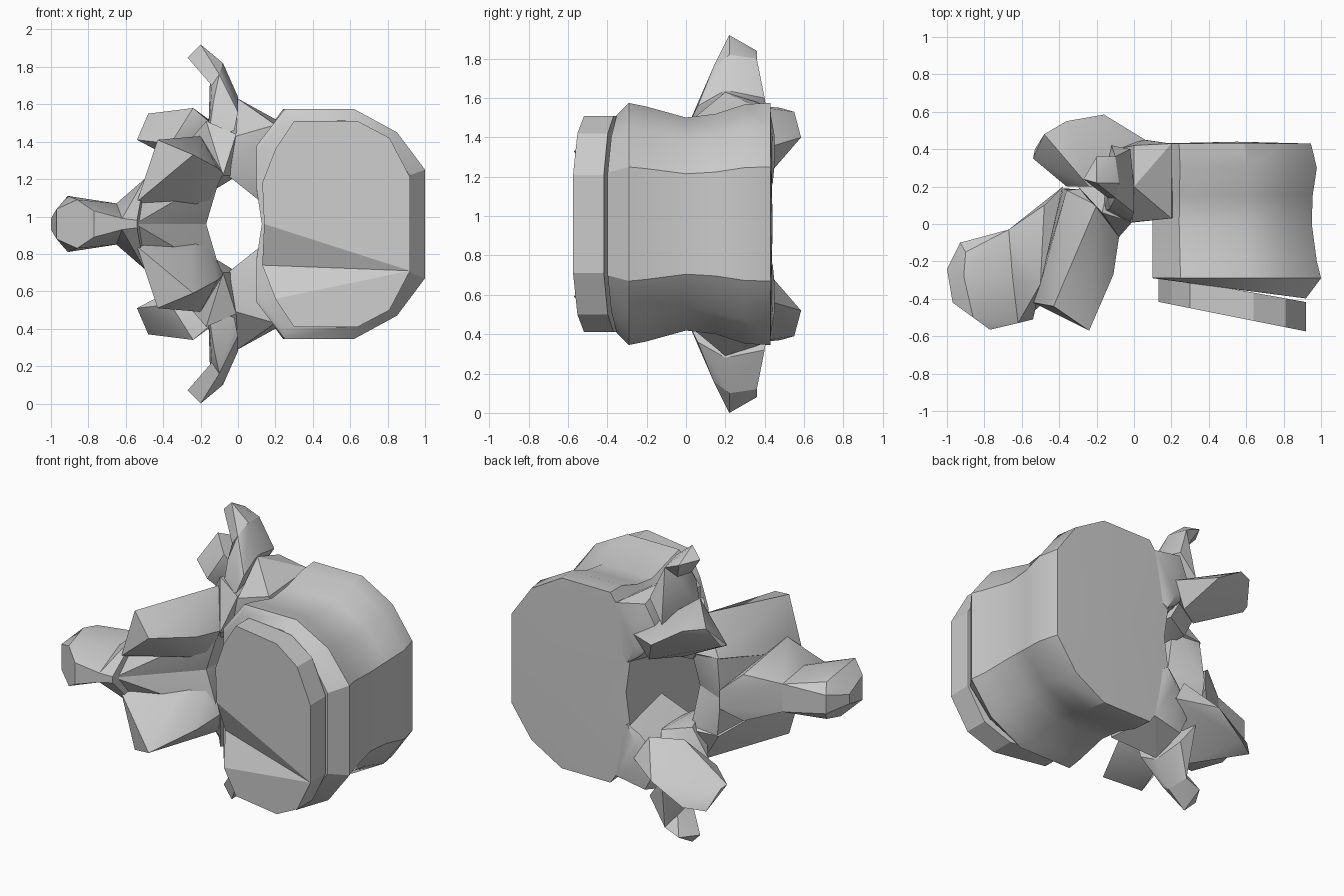
import bpy, bmesh, math

old = bpy.data.objects.get("Cube")
if old:
    bpy.data.objects.remove(old, do_unlink=True)

MID = 0.96  # height of the mirror plane

# One plain grey for every part
grey = bpy.data.materials.new("plain_grey")
grey.use_nodes = True
colour = (0.6, 0.6, 0.6, 1)
grey.diffuse_color = colour
grey.node_tree.nodes["Principled BSDF"].inputs["Base Color"].default_value = colour


def finish(bm, name, angle=30):
    """Turn a bmesh into a shaded, coloured object."""
    bmesh.ops.recalc_face_normals(bm, faces=bm.faces[:])
    mesh = bpy.data.meshes.new(name)
    bm.to_mesh(mesh)
    bm.free()
    mesh.materials.append(grey)
    mesh.shade_smooth()
    mesh.set_sharp_from_angle(angle=math.radians(angle))
    obj = bpy.data.objects.new(name, mesh)
    bpy.context.collection.objects.link(obj)
    return obj


def hull(name, points):
    """Faceted solid around a few points, given as x, y, offset from the mirror plane."""
    bm = bmesh.new()
    for x, y, w in points:
        bm.verts.new((x, y, MID + w))
    bmesh.ops.convex_hull(bm, input=bm.verts[:])
    loose = [v for v in bm.verts if not v.link_faces]
    bmesh.ops.delete(bm, geom=loose, context='VERTS')
    return finish(bm, name)


def flip(points):
    return [(x, y, -w) for x, y, w in points]


def hull_pair(name, points):
    hull("upper_" + name, points)
    hull("lower_" + name, flip(points))


def hull_symmetric(name, points):
    hull(name, points + flip(points))


def full_outline(half):
    """Mirror a half outline that starts on the mirror plane."""
    return half + [(x, -w) for x, w in reversed(half[1:])]


def skin(bm, rings):
    """Join matching rings of vertices with quads."""
    for a, b in zip(rings, rings[1:]):
        for i in range(len(a)):
            j = (i + 1) % len(a)
            bm.faces.new((a[i], a[j], b[j], b[i]))


def fan(bm, ring, apex):
    """Close a ring with triangles that meet in an apex vertex."""
    for i, v in enumerate(ring):
        nxt = ring[(i + 1) % len(ring)]
        if apex not in (v, nxt):
            bm.faces.new((v, nxt, apex))


# Waisted main body with kidney-shaped ends
body_half = [(.13, 0), (.10, .2), (.10, .42), (.25, .615), (.62, .615), (.85, .49), (1, .29)]
body_outline = full_outline(body_half)
INNER = 0.1  # side next to the opening, kept straight


def body_ring(bm, y, scale_x, scale_w, tilt=0):
    return [bm.verts.new((INNER + (x - INNER) * scale_x, y - tilt * (x - INNER), MID + w * scale_w))
            for x, w in body_outline]


bm = bmesh.new()
rings = [
    body_ring(bm, -.29, .91, .9, .12),
    body_ring(bm, -.29, 1, 1),
    body_ring(bm, -.2, .975, .97),
    body_ring(bm, 0, .945, .88),
    body_ring(bm, .15, .95, .91),
    body_ring(bm, .3, .975, .99),
    body_ring(bm, .43, .94, 1),
]
skin(bm, rings)
fan(bm, rings[0], bm.verts.new((.55, -.35, MID)))
fan(bm, rings[-1], bm.verts.new((.55, .44, MID)))
finish(bm, "main_body", 28)

# Tilted disc in front, with one rim corner sunk to make the fold
disc_half = [(.14, 0), (.13, .22), (.2, .4), (.3, .55), (.64, .55), (.81, .46), (.92, .25)]
disc_outline = full_outline(disc_half)
bm = bmesh.new()
back = [bm.verts.new((x, -.27 - .18 * (x - .1), MID + w)) for x, w in disc_outline]
front = [bm.verts.new((x, -.41 - .2 * (x - .1), MID + w)) for x, w in disc_outline]
front[-1].co.y += .1
skin(bm, [back, front])
fan(bm, front, front[len(disc_half)])
bm.faces.new(back)
finish(bm, "front_disc", 12)

# Short bridges from the body to the arch
hull_pair("pedicle", [
    (.25, .05, .3), (.25, .4, .3), (.2, .03, .53), (.2, .43, .56),
    (.04, .42, .25), (.03, .1, .24), (-.08, 0, .28), (-.01, .01, .47),
    (0, .2, .67), (0, .42, .6), (-.1, .4, .4), (.11, .44, .2),
    (.12, .1, .12), (.05, .45, .45), (.06, .45, .3),
])

# Bridges between the pedicles and the arch wall
hull_pair("arch_link", [
    (-.2, .1, .47), (-.17, .06, .55), (-.01, .01, .48), (0, .1, .26),
    (-.1, .4, .45), (-.2, .22, .22), (-.03, .3, .25), (-.08, -.07, .26),
    (-.3, .2, .4), (-.13, 0, .18),
])

# Side processes: a broad root and a bent tip
neck = [(-.1, .36, .84), (-.1, .14, .8), (-.15, .3, .77), (-.14, .14, .74), (-.08, .22, .86)]
hull_pair("side_process_root", neck + [
    (0, .06, .6), (0, .2, .68), (-.02, .4, .64), (-.02, .01, .5),
    (-.16, .07, .45), (-.13, .08, .66), (-.12, .42, .5),
])
hull_pair("side_process_tip", neck + [
    (-.2, .22, .96), (-.27, .24, .89), (-.2, .36, .88), (-.1, .22, .87),
])

# Rear joint processes
hull_pair("rear_joint", [
    (-.53, .4, .46), (-.54, .35, .45), (-.48, .48, .59), (-.36, .55, .57),
    (-.16, .585, .44), (.06, .45, .4), (-.03, .42, .25), (-.24, .2, .62),
    (-.1, .2, .5), (-.36, .2, .43), (-.2, .3, .27),
])

# Front joint processes, webbed down to the groove along the arch
hull_pair("front_joint", [
    (-.24, -.57, .37), (-.43, -.44, .45), (-.5, -.32, .24), (-.2, .1, .47),
    (-.36, .18, .25), (-.08, -.07, .27), (-.11, -.27, .3), (-.2, .2, .25),
    (-.25, -.25, .13), (-.17, -.04, .06), (-.54, -.42, .12),
])

# Arch wall closing the opening
hull_pair("arch_wall", [
    (-.17, -.08, 0), (-.17, .1, 0), (-.38, .19, 0), (-.55, -.48, 0),
    (-.35, .18, .25), (-.09, -.07, .27), (-.15, .18, .3), (-.5, -.32, .2),
    (-.19, -.15, .12),
])

# Long spine: flared base and swollen end
waist = [(-.67, -.03, .09), (-.65, -.28, .11), (-.62, -.53, .03)]
hull_symmetric("spine_base", waist + [
    (-.38, .2, .06), (-.5, -.32, .24), (-.48, .1, .15), (-.54, -.51, .02),
])
hull_symmetric("spine_end", waist + [
    (-.93, -.1, .06), (-1, -.24, .03), (-.97, -.42, .08), (-.91, -.28, .15),
    (-.86, -.5, .13), (-.77, -.565, .07), (-.9, -.15, .12),
])
